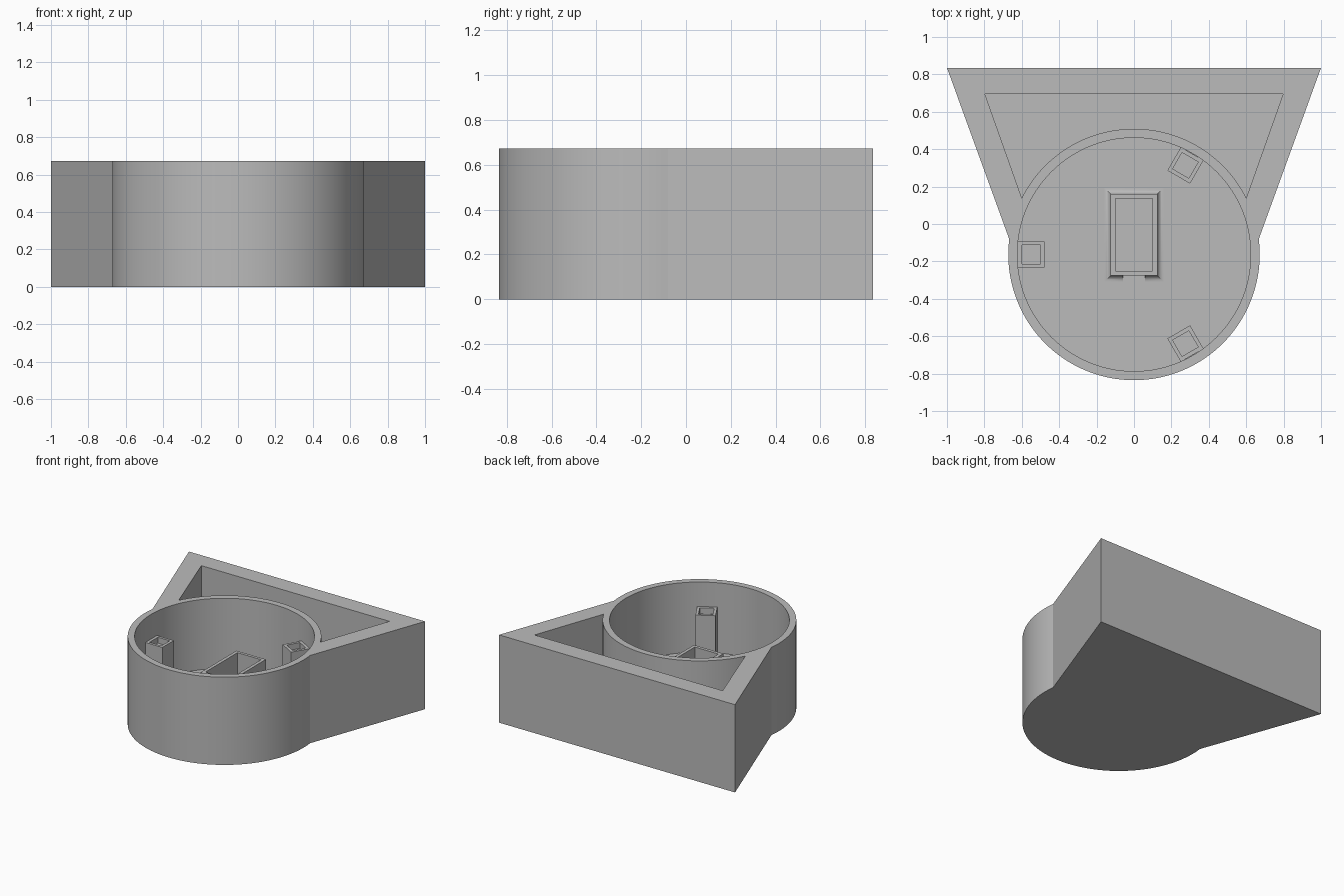
import bpy, bmesh, math
from mathutils import Matrix

if "Cube" in bpy.data.objects:
    bpy.data.objects.remove(bpy.data.objects["Cube"])

CY, R, H, FLOOR = -0.163, 0.672, 0.672, 0.135

grey = bpy.data.materials.new("plain grey")
grey.diffuse_color = (0.5, 0.5, 0.5, 1)
grey.use_nodes = True
grey.node_tree.nodes["Principled BSDF"].inputs["Base Color"].default_value = grey.diffuse_color


def arc(r, a0, a1, n):
    return [(r * math.cos(math.radians(a0 + (a1 - a0) * i / n)),
             CY + r * math.sin(math.radians(a0 + (a1 - a0) * i / n))) for i in range(n + 1)]


def rect(x0, x1, y0, y1):
    return [(x0, y0), (x1, y0), (x1, y1), (x0, y1)]


def loft(name, rings):
    """Closed solid through a list of (outline, height) rings."""
    bm = bmesh.new()
    vs = [[bm.verts.new((x, y, z)) for x, y in pts] for pts, z in rings]
    n = len(vs[0])
    bm.faces.new(vs[0])
    bm.faces.new(vs[-1])
    for a, b in zip(vs, vs[1:]):
        for i in range(n):
            j = (i + 1) % n
            bm.faces.new((a[i], a[j], b[j], b[i]))
    bmesh.ops.recalc_face_normals(bm, faces=bm.faces)
    me = bpy.data.meshes.new(name)
    bm.to_mesh(me)
    bm.free()
    me.materials.append(grey)
    ob = bpy.data.objects.new(name, me)
    bpy.context.collection.objects.link(ob)
    return ob


def prism(name, pts, z0, z1):
    return loft(name, [(pts, z0), (pts, z1)])


def select(ob):
    bpy.ops.object.select_all(action='DESELECT')
    ob.select_set(True)
    bpy.context.view_layer.objects.active = ob


def cut(ob, cutter):
    select(ob)
    m = ob.modifiers.new("cut", 'BOOLEAN')
    m.operation, m.solver, m.object = 'DIFFERENCE', 'EXACT', cutter
    bpy.ops.object.modifier_apply(modifier=m.name)
    bpy.data.objects.remove(cutter)


def smooth(ob):
    select(ob)
    bpy.ops.object.shade_smooth_by_angle(angle=math.radians(25))


# Housing: round drum blended into a tapered back block
body = prism("housing", arc(R, 7, -187, 96) + [(-1, 0.835), (1, 0.835)], 0, H)
cut(body, prism("bore", arc(0.624, 0, 357, 119), FLOOR, 1))
a = math.degrees(math.acos(0.6 / R))
cut(body, prism("pocket", arc(R, a, 180 - a, 48) + [(-0.797, 0.695), (0.797, 0.695)], FLOOR, 1))
smooth(body)

# Three hollow square posts around the drum wall
for k, ang in enumerate((60, 180, 300)):
    post = prism("post_%d" % (k + 1), rect(-0.072, 0.072, -0.07, 0.07), FLOOR - 0.005, 0.485)
    cut(post, prism("post_hole", rect(-0.05, 0.05, -0.05, 0.05), 0.44, 1))
    t = math.radians(ang)
    post.data.transform(Matrix.Translation((0.55 * math.cos(t), CY + 0.55 * math.sin(t), 0))
                        @ Matrix.Rotation(t, 4, 'Z'))

# Central open box with a filleted foot and a slot in its front wall
r, rings = 0.033, []
for i in range(9):
    t = math.radians(90 * i / 8)
    o = r * (1 - math.sin(t))
    rings.append((rect(-0.125 - o, 0.125 + o, -0.275 - o, 0.16 + o), FLOOR + r * (1 - math.cos(t))))
rings.append((rings[-1][0], 0.405))
box = loft("centre_box", rings)
cut(box, prism("box_hole", rect(-0.1, 0.1, -0.25, 0.137), FLOOR - 0.1, 1))
cut(box, prism("box_slot", rect(-0.06, 0.06, -0.4, -0.2), FLOOR - 0.1, FLOOR + 0.1))
smooth(box)
